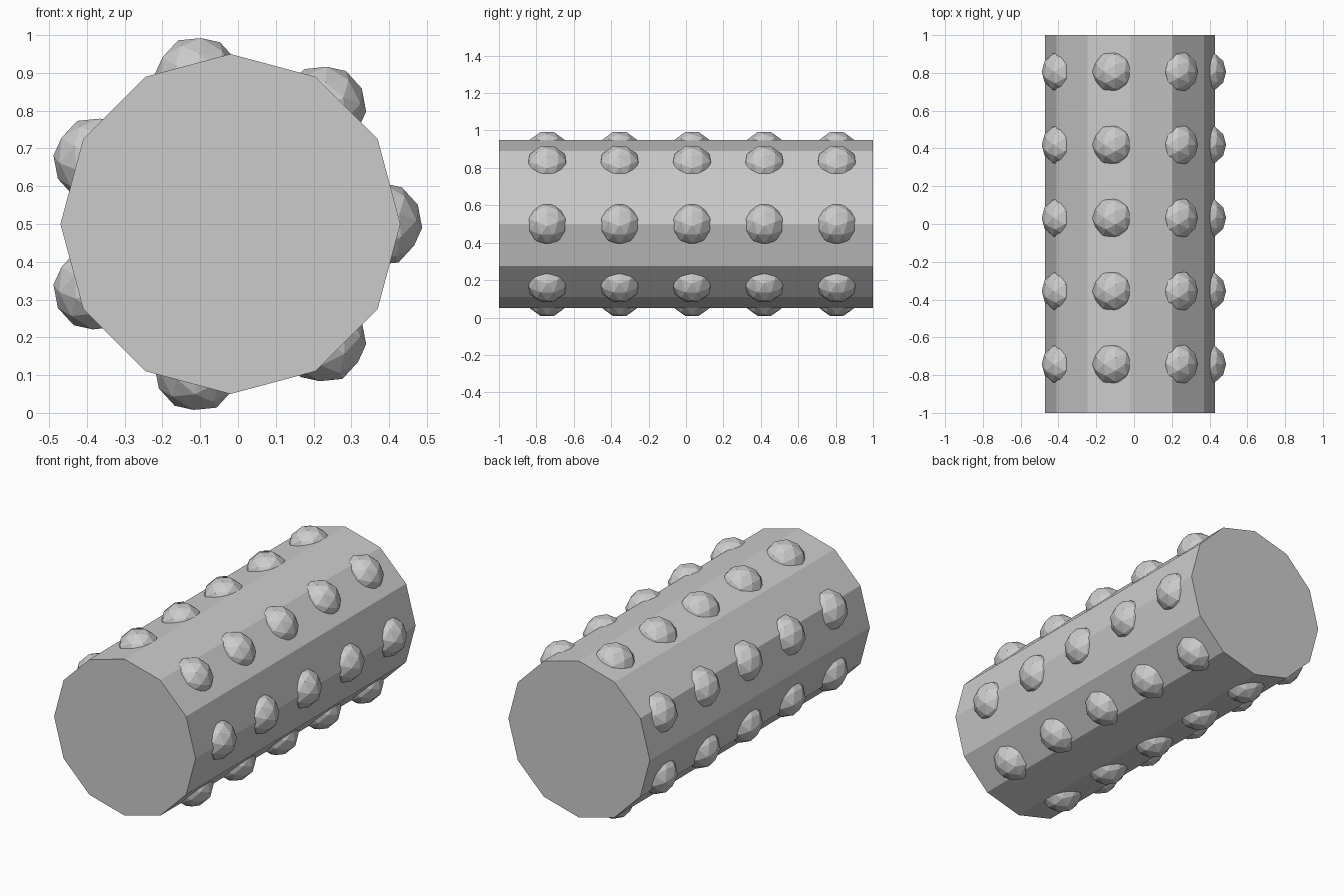
import bpy
import bmesh
from math import atan, cos, sin, pi, sqrt
from mathutils import Matrix, Vector

cube = bpy.data.objects.get("Cube")
if cube:
    bpy.data.objects.remove(cube, do_unlink=True)

AXIS = Vector((-0.02, 0, 0.5))    # centre of the roller
BODY_RADIUS, LENGTH, SIDES = 0.45, 2.0, 12
RING_RADIUS, STUD_RADIUS = 0.394, 0.114
STUDS_AROUND, ROWS = 7, 5
FIRST_ROW, ROW_STEP = -0.742, 0.387

# One plain grey for the whole model
GREY = (0.6, 0.6, 0.6, 1)
grey = bpy.data.materials.new("plain_grey")
grey.use_nodes = True
grey.diffuse_color = GREY
grey.node_tree.nodes["Principled BSDF"].inputs["Base Color"].default_value = GREY


def finish(bm, name):
    mesh = bpy.data.meshes.new(name)
    bm.to_mesh(mesh)
    bm.free()
    mesh.materials.append(grey)
    return mesh


def place(mesh, name, location):
    obj = bpy.data.objects.new(name, mesh)
    obj.location = location
    bpy.context.collection.objects.link(obj)


# Twelve-sided roller lying along y, with a corner pointing to each side
bm = bmesh.new()
bmesh.ops.create_cone(bm, cap_ends=True, segments=SIDES, radius1=BODY_RADIUS,
                      radius2=BODY_RADIUS, depth=LENGTH,
                      matrix=Matrix.Rotation(pi / 2, 4, 'X'))
place(finish(bm, "roller_body"), "roller_body", AXIS)

# Faceted stud, turned so that its two-fold axes follow x, y and z
bm = bmesh.new()
golden = (1 + sqrt(5)) / 2
bmesh.ops.create_icosphere(bm, subdivisions=2, radius=STUD_RADIUS,
                           matrix=Matrix.Rotation(atan(1 / golden), 4, 'Y'))
stud = finish(bm, "stud")

# Rings of studs half sunk into the roller
for row in range(ROWS):
    y = FIRST_ROW + row * ROW_STEP
    for i in range(STUDS_AROUND):
        a = 2 * pi * i / STUDS_AROUND
        offset = Vector((RING_RADIUS * cos(a), y, RING_RADIUS * sin(a)))
        place(stud, f"stud_row{row + 1}_{i + 1}", AXIS + offset)
